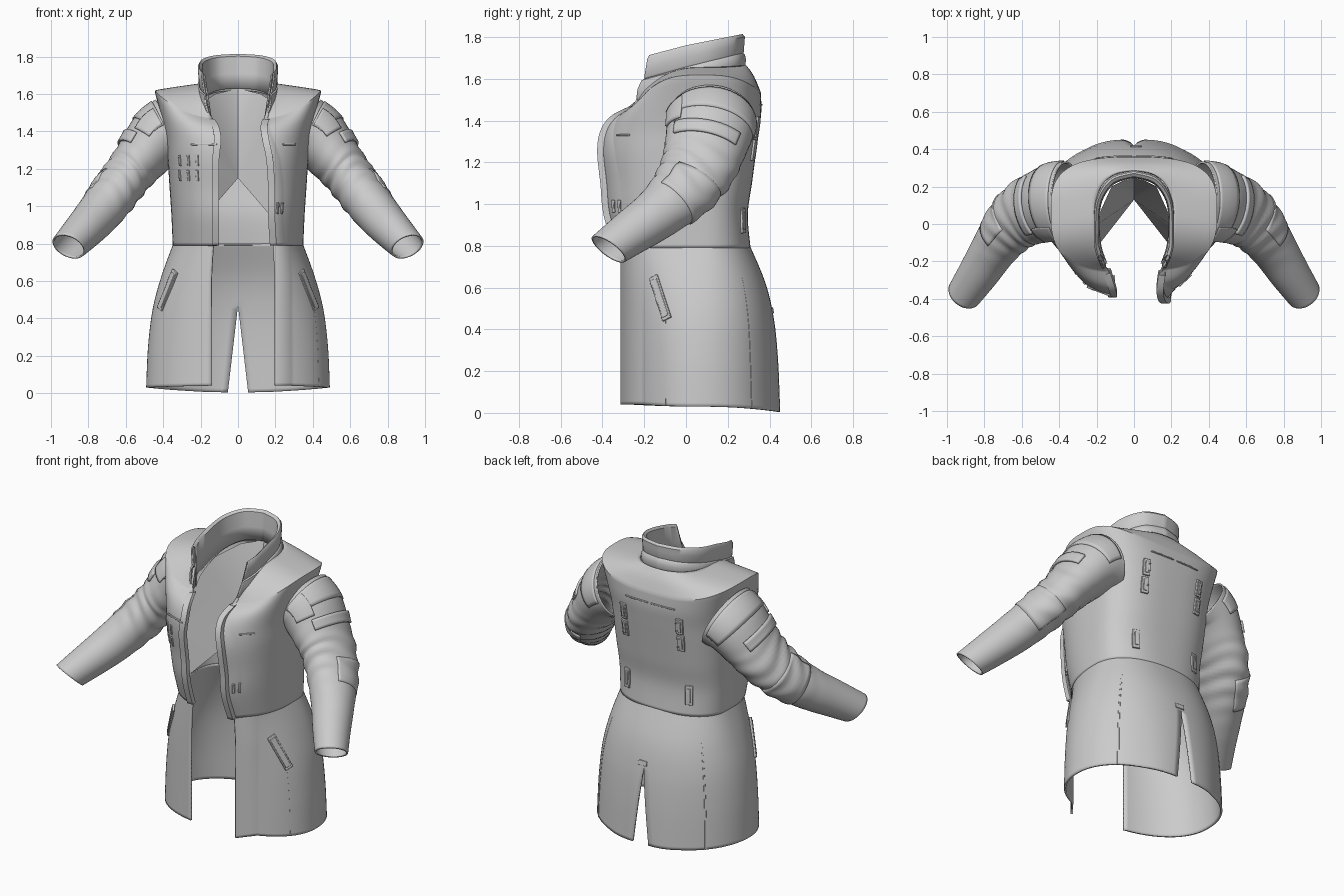
import bpy, bmesh, math
from mathutils import Vector, Matrix
from mathutils.bvhtree import BVHTree

if "Cube" in bpy.data.objects:
    bpy.data.objects.remove(bpy.data.objects["Cube"])


def smooth_path(pts, n):
    """Catmull-Rom through tuples of any length"""
    out = []
    for i in range(len(pts) - 1):
        a, b, c, d = pts[max(i - 1, 0)], pts[i], pts[i + 1], pts[min(i + 2, len(pts) - 1)]
        for k in range(n):
            t = k / n
            out.append([.5 * (2 * q + (r - p) * t + (2 * p - 5 * q + 4 * r - s) * t * t
                              + (3 * q - p - 3 * r + s) * t ** 3) for p, q, r, s in zip(a, b, c, d)])
    return out + [list(pts[-1])]


def finish(name, bm, thick=0, mirror=False, bevel=0):
    me = bpy.data.meshes.new(name)
    bm.to_mesh(me)
    bm.free()
    ob = bpy.data.objects.new(name, me)
    bpy.context.collection.objects.link(ob)
    if thick:
        m = ob.modifiers.new("thickness", 'SOLIDIFY')
        m.thickness, m.offset = thick, 0
    if bevel:
        m = ob.modifiers.new("bevel", 'BEVEL')
        m.width, m.segments = bevel, 2
    if mirror:
        ob.modifiers.new("mirror", 'MIRROR').use_mirror_merge = False
    bpy.ops.object.select_all(action='DESELECT')
    ob.select_set(True)
    bpy.context.view_layer.objects.active = ob
    bpy.ops.object.shade_smooth_by_angle(angle=math.radians(40))


def grid(name, rows, thick=.012, closed=False, mirror=False, split=-1):
    bm = bmesh.new()
    vs = [[bm.verts.new(p) for p in r] for r in rows]
    n = len(rows[0])
    for a, b in zip(vs, vs[1:]):
        for j in range(n if closed else n - 1):
            k = (j + 1) % n
            if j != split:
                bm.faces.new((a[j], a[k], b[k], b[j]))
    bmesh.ops.remove_doubles(bm, verts=bm.verts, dist=.0005)
    tree = BVHTree.FromBMesh(bm)
    finish(name, bm, thick, mirror)
    return tree


HALF = 22


def ring(row, n=HALF):
    """Open-fronted coat section, from left front edge around the back to the right edge"""
    zf, zs, zb, xl, xr, w, yf, yb, p, f = row
    yc, halves = .07, []
    for side, xe, fy in ((-1, xl, yf + .05 * f), (1, xr + .08 * f, yf + .1 * f)):
        a0 = math.acos(min(1, (xe / w) ** (1 / p)))
        pts = []
        for i in range(2 * n + 1):
            front = i < n
            a = a0 * (1 - i / n) if front else math.pi / 2 * (i - n) / n
            s = max(0, math.sin(a))
            x = w * max(0, math.cos(a)) ** p
            if front:
                k = (s / math.sin(a0))
                y, z = yc - (yc - fy) * k ** p, zs + (zf - zs) * k * k
            else:
                y, z = yc + (yb - yc) * s ** p, zs + (zb - zs) * s * s
                x += .055 * max(0, 1 - z / .47) * max(0, 1 - x / .25)  # back vent
            pts.append(Vector((side * x, y, z)))
        halves.append(pts)
    return halves[0] + halves[1][::-1] + [Vector((xr, yf, zf))]


# Body: zf, zs, zb, left edge, right edge, half width, front y, back y, squareness, flare
skirt_rows = [(.04, .03, .005, .14, .20, .485, -.31, .445, .95, 1),
              (.25, .25, .25, .14, .20, .475, -.31, .435, .95, 1),
              (.45, .45, .45, .14, .20, .45, -.31, .415, .93, 1),
              (.62, .62, .62, .14, .20, .405, -.31, .375, .9, 1),
              (.80, .80, .80, .13, .19, .34, -.31, .30, .85, 1)]
torso_rows = [(.79, .79, .79, .11, .18, .343, -.33, .303, .82, .8),
              (.95, .95, .95, .11, .17, .35, -.38, .29, .78, .8),
              (1.10, 1.10, 1.10, .11, .17, .36, -.395, .31, .74, .8),
              (1.25, 1.25, 1.25, .11, .16, .37, -.41, .33, .72, .7),
              (1.35, 1.36, 1.36, .10, .14, .38, -.395, .345, .72, .5),
              (1.42, 1.48, 1.45, .11, .13, .405, -.345, .355, .7, .3),
              (1.465, 1.615, 1.535, .135, .14, .44, -.26, .352, .66, .2)]
yoke_rows = [torso_rows[-1],
             (1.49, 1.632, 1.61, .15, .15, .33, -.24, .32, .72, .15),
             (1.53, 1.65, 1.66, .16, .16, .205, -.22, .285, .85, .1)]
skirt_pts = [ring(r) for r in smooth_path(skirt_rows, 8)]
torso_pts = [ring(r) for r in smooth_path(torso_rows, 6)]
yoke_pts = [ring(r) for r in smooth_path(yoke_rows, 4)]
skirt = grid("coat_skirt", skirt_pts, split=2 * HALF)
torso = grid("coat_torso", torso_pts + yoke_pts[1:], split=2 * HALF)

# Raised panel seams down the skirt
for col in (10, 32, 4 * HALF - 10, 4 * HALF - 31):
    grid("skirt_seam", [[r[col].lerp(r[col + 1], t) * 1 + Vector((r[col].x, r[col].y, 0)) * k
                         for t, k in ((0, 0), (.2, .016), (.5, .016), (.7, 0))] for r in skirt_pts], 0)

# Loose lining fan seen inside the chest
rim = [(.25, -.19, .86), (.29, -.17, 1.15), (.31, -.12, 1.4), (.22, -.02, 1.54), (.12, .2, 1.6), (0, .26, 1.63)]
rim = rim + [(-x, y, z) for x, y, z in rim[-2::-1]]
grid("chest_lining", [[(0, .13, 1.15)] * len(rim), rim], 0)

# Thick placket along both front edges
for name, col, dx in (("left_placket", 0, -.02), ("right_placket", -1, .02)):
    grid(name, [[r[col] + Vector((dx * u, v, 0)) for u, v in
                 ((-.4, -.014), (1.3, -.014), (1.3, .014), (-.4, .014))] for r in torso_pts], .004, True)

# Collar: two padded bands around a U-shaped neckline
half = smooth_path([(.155, -.225), (.188, -.13), (.2, 0), (.185, .13), (.115, .23), (0, .265)], 6)
neck = half + [[-x, y] for x, y in half[-2::-1]]


def collar(name, profile):
    """profile: scale, front z, back z, how far the front ends lean back"""
    rows = []
    for s, zf, zb, lean in profile:
        rows.append([(x * s * (1 + .8 * lean * max(0, -y / .225) ** 2), y * s * (1 - lean * (y < 0)),
                      zf + (zb - zf) * (y + .225) / .49) for x, y in neck])
    grid(name, rows, .008)


collar("collar_stand", [(.98, 1.47, 1.62, 0), (1.05, 1.51, 1.65, 0), (1.07, 1.55, 1.69, .04),
                        (1.05, 1.59, 1.715, .1), (.99, 1.6, 1.73, .14)])
collar("collar_upper_band", [(.98, 1.59, 1.70, .12), (1.03, 1.61, 1.73, .14), (1.04, 1.65, 1.77, .18),
                             (1.05, 1.695, 1.80, .22), (1.02, 1.71, 1.81, .24), (.97, 1.70, 1.80, .24),
                             (.95, 1.60, 1.71, .14), (.94, 1.48, 1.63, 0)])

# Sleeves: centre xyz, radius up/out, radius front/back
spine = smooth_path([(.36, .12, 1.40, .185, .21), (.43, .115, 1.36, .165, .205), (.51, .09, 1.265, .14, .19),
                     (.59, .055, 1.165, .125, .175), (.67, -.025, 1.055, .12, .15), (.75, -.135, .955, .113, .122),
                     (.83, -.26, .865, .1, .106), (.905, -.37, .785, .086, .092)], 8)
CUFF = Vector((.35, -.55, -.75))


def sleeve_point(i, ang, off=0):
    c = Vector(spine[i][:3])
    d = (Vector(spine[min(i + 2, len(spine) - 1)][:3]) - Vector(spine[max(i - 2, 0)][:3])).normalized()
    o = Vector((.7, .05, .7))
    e1 = (o - d * o.dot(d)).normalized()
    fold = .006 * math.exp(-((i - 27) / 8) ** 2) * math.sin(i * 1.25 + 2.2 * math.sin(ang * 2))
    r1, r2 = spine[i][3] + off + fold, spine[i][4] + off + fold
    r = e1 * r1 * math.cos(ang) + d.cross(e1) * r2 * math.sin(ang)
    return c + r - d * (r.dot(CUFF) / d.dot(CUFF)) * max(0, (i - 44) / 12)  # cuff cut at a slant


def sleeve_patch(name, i0, i1, a0, a1, off, thick=.012):
    grid(name, [[sleeve_point(i, math.radians(a0 + (a1 - a0) * k / 24), off) for k in range(25)]
                for i in range(i0, i1 + 1)], thick, mirror=True)


N = 40
grid("sleeve", [[sleeve_point(i, 2 * math.pi * k / N) for k in range(N)] for i in range(len(spine))],
     .01, True, True)
sleeve_patch("shoulder_cap", 3, 9, -95, 80, .006)
sleeve_patch("front_shoulder_tab", 4, 12, 42, 78, .01)
sleeve_patch("upper_arm_strap", 13, 17, -50, 50, .01, .016)
sleeve_patch("elbow_pad", 28, 36, -120, 20, .004)


# Small plates laid on the cloth by casting a ray
def plate(name, tree, origin, direction, size, roll=0, mirror=False, lift=0):
    direction = Vector(direction).normalized()
    hit, n, _, _ = tree.ray_cast(Vector(origin), direction)
    if n.dot(direction) > 0:
        n = -n
    right = Vector((0, 0, 1)).cross(n).normalized()
    rot = Matrix((right, n.cross(right), n)).transposed().to_4x4()
    bm = bmesh.new()
    bmesh.ops.create_cube(bm, size=1, matrix=Matrix.Translation(hit + n * (.006 + lift)) @ rot
                          @ Matrix.Rotation(math.radians(roll), 4, 'Z') @ Matrix.Diagonal((*size, 1)))
    finish(name, bm, mirror=mirror, bevel=.003)


# Slanted hip pockets
plate("hip_pocket_welt", skirt, (1, -.12, .55), (-1, 0, 0), (.05, .23, .014), 26, True)
plate("hip_pocket_slit", skirt, (1, -.12, .55), (-1, 0, 0), (.034, .2, .01), 26, True, .005)
# Strap loops on the back
for x, z, h in ((.21, .92, .12), (.19, 1.26, .1), (.19, 1.37, .1)):
    plate("back_loop", torso, (x, 1, z), (0, -1, 0), (.045, h, .016), 0, True, .002)
    plate("back_loop_bar", torso, (x, 1, z), (0, -1, 0), (.022, h * .7, .014), 0, True, .008)
# Back yoke seam and tab over the vent
for x in (.05, .13):
    plate("back_yoke_seam", torso, (x, 1, 1.475), (0, -1, 0), (.08, .008, .01), 0, True, .001)
plate("vent_tab", skirt, (.01, 1, .49), (0, -1, 0), (.06, .03, .01))
# Chest pocket flaps, slots and buckle
plate("left_pocket_flap", torso, (-.18, -1, 1.33), (0, 1, 0), (.15, .01, .01))
plate("right_pocket_flap", torso, (.27, -1, 1.33), (0, 1, 0), (.09, .01, .01))
for x in (-.305, -.26, -.215):
    for z in (1.165, 1.245):
        plate("chest_slot", torso, (x, -1, z), (0, 1, 0), (.016, .06, .012))
for x in (.205, .228):
    plate("waist_buckle", torso, (x, -1, .99), (0, 1, 0), (.015, .06, .018))
